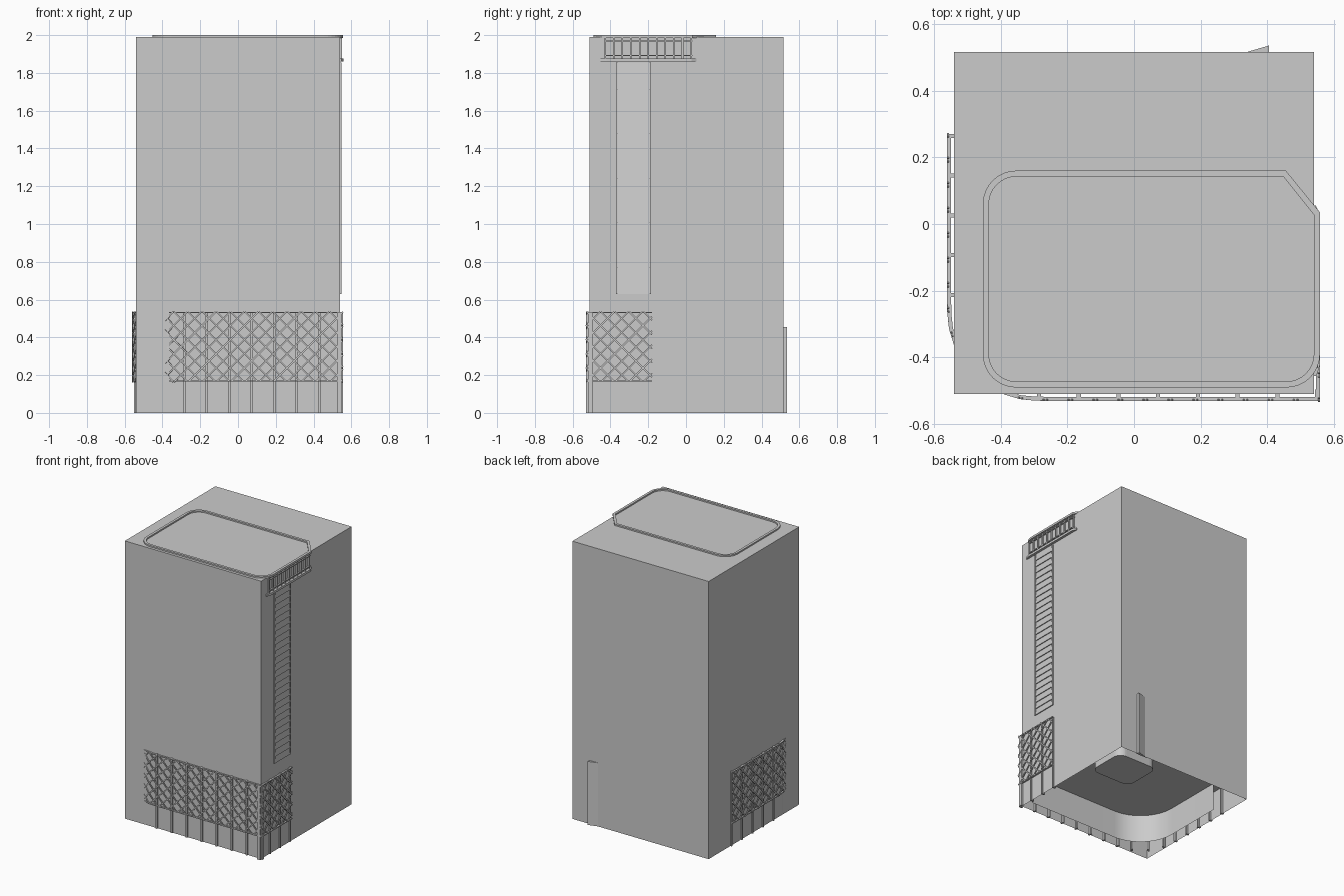
import bpy, bmesh, math
from mathutils import Vector

cube = bpy.data.objects.get("Cube")
if cube:
    bpy.data.objects.remove(cube, do_unlink=True)

grey = bpy.data.materials.new("concrete_grey")
grey.use_nodes = True
GREY = (0.6, 0.6, 0.6, 1)
grey.diffuse_color = GREY
grey.node_tree.nodes["Principled BSDF"].inputs["Base Color"].default_value = GREY


def finish(name, bm):
    bmesh.ops.recalc_face_normals(bm, faces=bm.faces)
    me = bpy.data.meshes.new(name)
    bm.to_mesh(me)
    bm.free()
    me.materials.append(grey)
    ob = bpy.data.objects.new(name, me)
    bpy.context.collection.objects.link(ob)
    return ob


def add_box(bm, lo, hi):
    vs = bmesh.ops.create_cube(bm, size=1)["verts"]
    for v in vs:
        v.co = Vector([(a + b) / 2 + c * (b - a) for a, b, c in zip(lo, hi, v.co)])
    return vs


def box(name, lo, hi):
    bm = bmesh.new()
    add_box(bm, lo, hi)
    return finish(name, bm)


def arc(cx, cy, r, a0, a1, n=8):
    return [(cx + r * math.cos(math.radians(a0 + (a1 - a0) * i / n)),
             cy + r * math.sin(math.radians(a0 + (a1 - a0) * i / n))) for i in range(n + 1)]


def prism(name, pts, z0, z1):
    bm = bmesh.new()
    f = bm.faces.new([bm.verts.new((x, y, z0)) for x, y in pts])
    top = bmesh.ops.extrude_face_region(bm, geom=[f])["geom"]
    bmesh.ops.translate(bm, vec=(0, 0, z1 - z0),
                        verts=[g for g in top if isinstance(g, bmesh.types.BMVert)])
    return finish(name, bm)


def path_length(path):
    return sum(math.dist(a, b) for a, b in zip(path, path[1:]))


def on_path(path, s):
    # point and outward normal at distance s along a plan path
    for i, (a, b) in enumerate(zip(path, path[1:])):
        d = math.dist(a, b)
        if s <= d or i == len(path) - 2:
            t = (Vector(b) - Vector(a)) / d
            return Vector(a) + t * s, Vector((t.y, -t.x))
        s -= d


def add_bar(bm, path, start, end, wide, deep, steps):
    # a bar across the facade, bent to follow the path
    (s0, z0), (s1, z1) = start, end
    run = Vector((s1 - s0, z1 - z0)).normalized() * wide / 2
    rings = []
    for i in range(steps + 1):
        s, z = s0 + (s1 - s0) * i / steps, z0 + (z1 - z0) * i / steps
        ring = []
        for side, d in ((-1, 0), (1, 0), (1, -deep), (-1, -deep)):
            p, n = on_path(path, s - side * run.y)
            p = p + n * d
            ring.append(bm.verts.new((p.x, p.y, z + side * run.x)))
        rings.append(ring)
    for a, b in zip(rings, rings[1:]):
        for k in range(4):
            bm.faces.new((a[k], a[k - 1], b[k - 1], b[k]))
    bm.faces.new(rings[0])
    bm.faces.new(rings[-1])


# Main shell, open underneath
bm = bmesh.new()
add_box(bm, (-0.54, -0.51, 0), (0.54, 0.515, 1.99))
bm.faces.ensure_lookup_table()
bmesh.ops.delete(bm, geom=[f for f in bm.faces if f.calc_center_median().z < 0.01], context='FACES')
finish("tower_shell", bm)

# Diagonal lattice screen on three sides, with posts below it
Z0, Z1, PITCH = 0.165, 0.535, 0.075
curved = [(-0.56, 0.27)] + arc(-0.29, -0.26, 0.27, 180, 270) + [(0.555, -0.53)]
side = [(0.557, -0.53), (0.557, -0.18)]
for name, path in (("front", curved), ("right", side)):
    L, H = path_length(path), Z1 - Z0
    bm = bmesh.new()
    s = -H
    while s < L:
        for flip in (False, True):
            a, b = max(s, 0), min(s + H, L)
            za, zb = Z0 + a - s, Z0 + b - s
            if flip:
                za, zb = Z0 + Z1 - za, Z0 + Z1 - zb
            if b - a > 0.01:
                add_bar(bm, path, (a, za), (b, zb), 0.008, 0.006, 10)
        s += PITCH
    for z in (Z0 + 0.003, Z1 - 0.003):
        add_bar(bm, path, (0, z), (L, z), 0.006, 0.012, 40 if L > 1 else 4)
    finish(name + "_lattice", bm)

    bm = bmesh.new()
    count = round(L / 0.12)
    for i in range(count + 1):
        s = 0.006 + (L - 0.012) * i / count
        p, n = on_path(path, s)
        foot = p - n * 0.022
        v = add_box(bm, (-0.006, -0.012, 0), (0.006, 0.012, Z1))
        ang = math.atan2(n.y, n.x) + math.pi / 2
        for w in v:
            x, y = w.co.x, w.co.y
            w.co.x = foot.x + x * math.cos(ang) - y * math.sin(ang)
            w.co.y = foot.y + x * math.sin(ang) + y * math.cos(ang)
    finish(name + "_posts", bm)

# Recessed ground floor seen from underneath
bm = bmesh.new()
inner = [(-0.46, 0.27)] + arc(-0.19, -0.16, 0.27, 180, 270, 16) + [(0.52, -0.43)]
for a, b in zip(inner, inner[1:]):
    bm.faces.new([bm.verts.new((*p, z)) for p, z in ((a, 0), (b, 0), (b, 0.2), (a, 0.2))])
bmesh.ops.remove_doubles(bm, verts=bm.verts, dist=0.0001)
wall = finish("ground_floor_wall", bm)
for p in wall.data.polygons:
    p.use_smooth = True
box("ground_floor_ceiling", (-0.535, -0.505, 0.2), (0.535, 0.505, 0.21))
prism("entrance_core", arc(0.1, 0.05, 0.06, 180, 270) + arc(0.3, 0.05, 0.06, 270, 360)
      + arc(0.3, 0.22, 0.06, 0, 90) + arc(0.1, 0.22, 0.06, 90, 180), 0.12, 0.2)

# Wedge fin on the back
prism("back_fin", [(0.32, 0.51), (0.405, 0.51), (0.405, 0.535)], 0, 0.455)

# Roof kerb, rounded on three corners and cut on the fourth
def kerb(o):
    r = 0.1 - o
    return (arc(-0.353, -0.39, r, 180, 270) + arc(0.457, -0.39, r, 270, 360)
            + [(0.557 - o, 0.035 - o * 0.4), (0.455 - o * 0.4, 0.16 - o)]
            + arc(-0.353, 0.06, r, 90, 180))

bm = bmesh.new()
loops = [[bm.verts.new((x, y, z)) for x, y in kerb(o)]
         for o, z in ((0, 1.985), (0, 2), (0.018, 2), (0.018, 1.985))]
for a, b in zip(loops, loops[1:] + loops[:1]):
    for i in range(len(a)):
        bm.faces.new((a[i - 1], a[i], b[i], b[i - 1]))
finish("roof_kerb", bm)

# Balcony on the right side: plate, rails and balusters
prism("balcony_plate", [(0.53, -0.455), (0.547, -0.455), (0.558, -0.42), (0.558, 0.03),
                        (0.545, 0.055), (0.53, 0.055)], 1.86, 1.876)
bm = bmesh.new()
for z in (1.89, 1.966):
    add_box(bm, (0.535, -0.43, z), (0.551, 0.035, z + 0.006))
for i in range(11):
    y = -0.428 + i * 0.0455
    add_box(bm, (0.538, y - 0.004, 1.87), (0.55, y + 0.004, 1.99))
finish("balcony_railing", bm)

# Louvred strip below the balcony
bm = bmesh.new()
y0, y1, z0, z1, n = -0.37, -0.185, 0.63, 1.855, 26
step = (z1 - z0) / n
for y in (y0, y1 - 0.008):
    add_box(bm, (0.535, y, z0), (0.549, y + 0.008, z1))
for i in range(n):
    z = z0 + i * step
    v = add_box(bm, (0.53, y0, z), (0.547, y1, z + step))
    for w in v:
        if w.co.x > 0.54 and w.co.z > z + step / 2:
            w.co.x = 0.541
finish("louvre_strip", bm)
